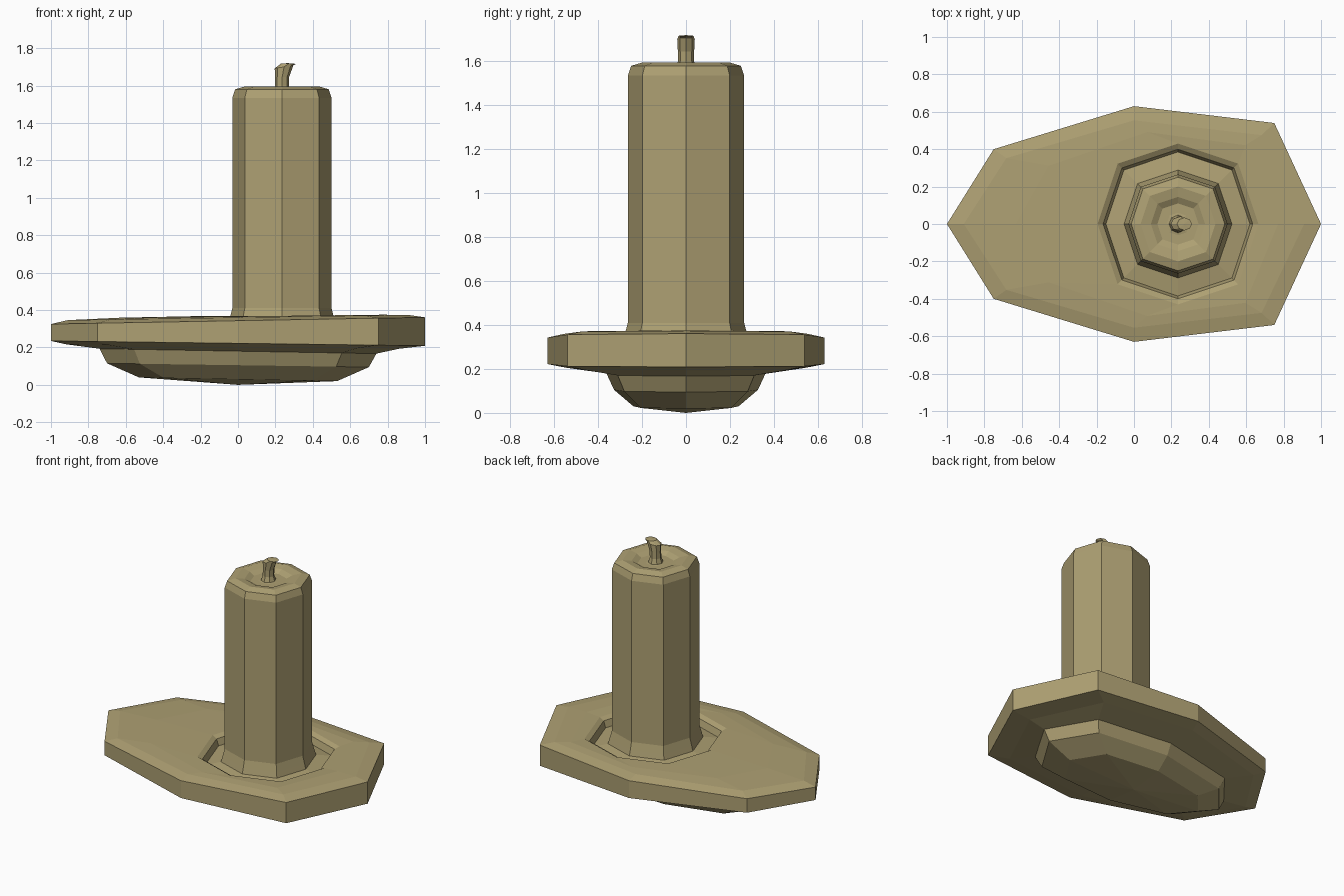
import bpy, bmesh, math

if "Cube" in bpy.data.objects:
    bpy.data.objects.remove(bpy.data.objects["Cube"])

CX = 0.235  # candle axis
OUTLINE = [(1, 0), (0.75, 0.54), (0, 0.63), (-0.75, 0.40),
           (-1, 0), (-0.75, -0.40), (0, -0.63), (0.75, -0.54)]


def leaf(sx, sy, z, slope=0.0, dx=0.0):
    """Scaled plate outline whose height tilts along x."""
    return [(x * sx + dx, y * sy, z + slope * x) for x, y in OUTLINE]


def octagon(r, z, cx=CX, slope=0.0, bulge=1.06, rx=None):
    """Eight-sided ring with slightly pushed-out diagonals."""
    pts = []
    for i in range(8):
        a = i * math.pi / 4
        f = bulge if i % 2 else 1.0
        c, s = math.cos(a) * f, math.sin(a) * f
        pts.append((cx + (rx or r) * c, r * s, z + slope * c))
    return pts


def loft(name, rings, start=None, end=None):
    """Skin the rings; close the ends with a fan to a point, or flat."""
    bm = bmesh.new()
    vs = [[bm.verts.new(p) for p in ring] for ring in rings]
    for a, b in zip(vs, vs[1:]):
        for i in range(8):
            j = (i + 1) % 8
            bm.faces.new((a[i], a[j], b[j], b[i]))
    for ring, tip in ((vs[0], start), (vs[-1], end)):
        if tip:
            t = bm.verts.new(tip)
            for i in range(8):
                bm.faces.new((ring[i], ring[(i + 1) % 8], t))
        else:
            bm.faces.new(ring)
    bmesh.ops.recalc_face_normals(bm, faces=bm.faces[:])
    me = bpy.data.meshes.new(name)
    bm.to_mesh(me)
    bm.free()
    ob = bpy.data.objects.new(name, me)
    bpy.context.collection.objects.link(ob)
    me.materials.append(mat)
    return ob


mat = bpy.data.materials.new("tan")
mat.diffuse_color = (0.42, 0.35, 0.17, 1)
mat.use_nodes = True
mat.node_tree.nodes["Principled BSDF"].inputs["Base Color"].default_value = mat.diffuse_color

# Plate: rounded foot, thick rim, gently domed top and a socket for the candle
loft("plate", [
    leaf(0.53, 0.38, 0.03, -0.01),
    leaf(0.70, 0.52, 0.105, -0.01),
    leaf(0.74, 0.575, 0.18, -0.013),
    leaf(0.89, 0.86, 0.205, -0.012, -0.03),
    leaf(1, 1, 0.222, -0.013),
    leaf(1, 1, 0.343, 0.018),
    leaf(0.91, 0.88, 0.36, 0.014),
    leaf(0.70, 0.78, 0.367, 0.008, 0.07),
    octagon(0.43, 0.368),
    octagon(0.40, 0.35),
    octagon(0.385, 0.305),
    octagon(0.27, 0.325),
], start=(0, 0, 0), end=(CX, 0, 0.325))

# Candle: flared bottom, chamfered top and a shallow wax pool
loft("candle", [
    octagon(0.29, 0.315),
    octagon(0.278, 0.36),
    octagon(0.265, 0.41),
    octagon(0.265, 1.535),
    octagon(0.25, 1.58),
    octagon(0.20, 1.595),
    octagon(0.145, 1.585),
    octagon(0.11, 1.565),
    octagon(0.06, 1.565),
], end=(CX, 0, 1.575))

# Wick: thin stalk leaning to the right with a widened tip
loft("wick", [
    octagon(0.05, 1.56, bulge=1),
    octagon(0.037, 1.60, bulge=1),
    octagon(0.037, 1.645, 0.236, bulge=1),
    octagon(0.04, 1.70, 0.246, 0.008, 1, 0.05),
    octagon(0.034, 1.717, 0.27, -0.001, 1, 0.04),
], end=(0.268, 0, 1.72))
